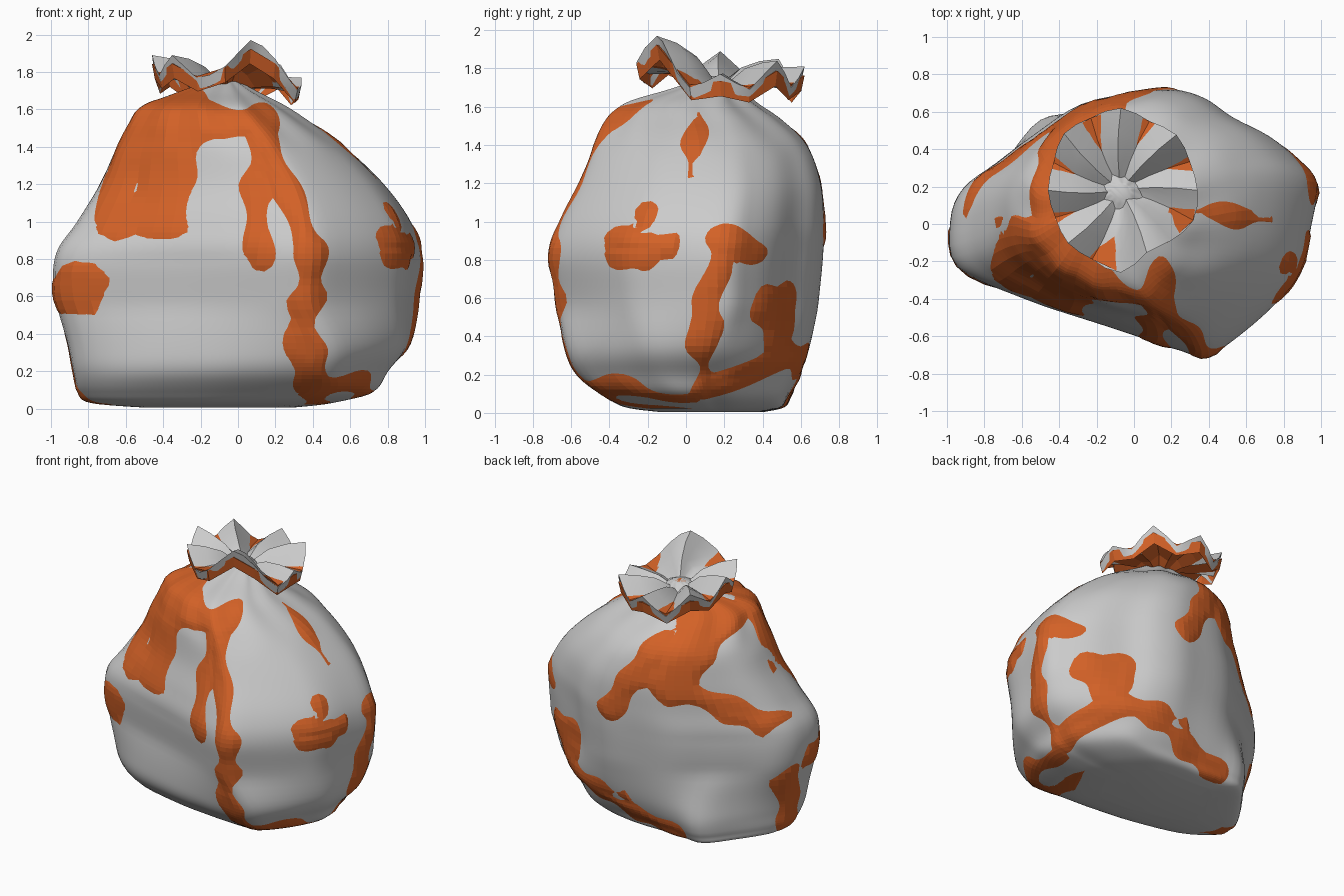
import bpy, bmesh, math
from mathutils import Vector

if "Cube" in bpy.data.objects:
    bpy.data.objects.remove(bpy.data.objects["Cube"])

orange = bpy.data.materials.new("orange")
orange.diffuse_color = (0.65, 0.12, 0.02, 1)
orange.use_nodes = True
orange.node_tree.nodes["Principled BSDF"].inputs["Base Color"].default_value = orange.diffuse_color

# plan outlines, counter-clockwise from the right: full belly, and squarer foot
BELLY = [(1, .22), (.9, .35), (.75, .47), (.54, .57), (.38, .68), (.2, .73), (0, .71),
         (-.3, .65), (-.55, .49), (-.75, .34), (-.93, .2), (-1, .02), (-.96, -.23),
         (-.6, -.4), (-.2, -.53), (.1, -.63), (.25, -.68), (.4, -.71), (.6, -.58),
         (.8, -.4), (.91, -.25), (.97, 0)]
FOOT = [(.93, .1), (.9, .25), (.78, .42), (.6, .6), (.4, .66), (.2, .68), (0, .68),
        (-.3, .69), (-.56, .69), (-.78, .4), (-.97, .08), (-1, -.1), (-.97, -.28),
        (-.69, -.5), (-.2, -.64), (.15, -.69), (.4, -.71), (.66, -.7), (.82, -.52),
        (.93, -.3), (.98, -.15), (.97, 0)]
# levels: z, xmin, xmax, ymin, ymax
LEVELS = [(.005, -.5, .3, -.15, .42), (.03, -.78, .52, -.33, .53), (.09, -.85, .74, -.44, .57),
          (.2, -.88, .83, -.58, .63), (.35, -.91, .94, -.65, .67), (.62, -.98, .97, -.70, .70),
          (.83, -.97, .98, -.73, .72), (1.0, -.86, .93, -.68, .725), (1.2, -.74, .79, -.58, .71),
          (1.4, -.65, .58, -.5, .64), (1.53, -.58, .40, -.43, .51), (1.62, -.50, .26, -.33, .38),
          (1.69, -.33, .12, -.10, .30), (1.76, -.13, -.01, .12, .22)]
# orange patches: side, u0, z0, u1, z1, radius (u is x on front/back, y on the sides)
PATCHES = [("F", -.5, 1.6, -.68, .98, .10), ("F", -.3, 1.55, -.42, 1.05, .15),
           ("F", -.2, 1.55, .12, 1.52, .08), ("F", .1, 1.5, .12, .8, .07),
           ("F", .14, 1.4, .38, .85, .07), ("F", .38, .85, .36, .4, .08), ("F", .36, .4, .42, .12, .1),
           ("F", .42, .13, .65, .12, .06), ("F", -.95, .62, -.8, .65, .12),
           ("F", .85, .9, 1, .86, .08), ("R", -.38, .83, -.2, .82, .05), ("R", -.2, .8, -.2, 1.05, .06),
           ("R", .2, .9, .1, .5, .08), ("R", .2, .88, .3, .88, .1), ("R", .08, .5, .1, .15, .06),
           ("R", .46, .6, .46, .4, .09),
           ("R", .1, .15, .6, .28, .06), ("R", .07, 1.6, .03, 1.25, .04),
           ("B", -.4, 1.6, -.3, 1.2, .16), ("B", -.3, 1.2, -.8, .9, .08),
           ("B", -.2, 1.45, .15, .95, .09), ("B", .6, .62, .55, .48, .09),
           ("B", .6, .32, -.3, .08, .07), ("L", .1, .5, 0, .1, .11)]


def mix(a, b, t):
    return a + (b - a) * max(0, min(1, t))


def spline(pts, n, closed):
    """Catmull-Rom resampling with n steps per span."""
    m, out = len(pts), []
    get = (lambda i: pts[i % m]) if closed else (lambda i: pts[max(0, min(m - 1, i))])
    for i in range(m if closed else m - 1):
        for k in range(n):
            t = k / n
            a, b, c, d = get(i - 1), get(i), get(i + 1), get(i + 2)
            out.append(tuple(.5 * (2 * q + (r - p) * t + (2 * p - 5 * q + 4 * r - s) * t * t
                                   + (3 * q - p - 3 * r + s) * t ** 3)
                             for p, q, r, s in zip(a, b, c, d)))
    return out if closed else out + [pts[-1]]


def loft(name, rings, caps, mat=None, angle=None, recalc=True):
    bm = bmesh.new()
    vs = [[bm.verts.new(p) for p in r] for r in rings]
    n = len(rings[0])
    for a, b in zip(vs, vs[1:]):
        for i in range(n):
            bm.faces.new((a[i], a[(i + 1) % n], b[(i + 1) % n], b[i]))
    if caps:
        bm.faces.new(vs[0][::-1])
        bm.faces.new(vs[-1])
    if recalc:
        bmesh.ops.recalc_face_normals(bm, faces=bm.faces)
    me = bpy.data.meshes.new(name)
    bm.to_mesh(me)
    bm.free()
    ob = bpy.data.objects.new(name, me)
    bpy.context.collection.objects.link(ob)
    if mat:
        me.materials.append(mat)
    if angle:
        bpy.ops.object.select_all(action='DESELECT')
        ob.select_set(True)
        bpy.context.view_layer.objects.active = ob
        bpy.ops.object.shade_smooth_by_angle(angle=math.radians(angle))
    return ob


def patch_depth(ox, oy, p):
    """How far a point lies inside the nearest orange patch (negative outside)."""
    best = -1
    for side, u0, z0, u1, z1, r in PATCHES:
        if not {"F": oy < 0, "B": oy > 0, "R": ox > 0, "L": ox < 0}[side]:
            continue
        u = p.x if side in "FB" else p.y
        a, d = Vector((u0, z0)), Vector((u1 - u0, z1 - z0))
        q = Vector((u, p.z)) - a
        t = max(0, min(1, q.dot(d) / d.dot(d)))
        best = max(best, r - (q - d * t).length)
    # ragged edge
    return best + .02 * math.sin(19 * p.x + 7 * p.z) + .02 * math.sin(23 * p.z - 11 * p.y)


def bag(steps_around, steps_up, is_liner):
    rings = []
    for z, x0, x1, y0, y1 in spline(LEVELS, steps_up, False):
        cx, cy = (x0 + x1) / 2, (y0 + y1) / 2
        ring = []
        for (bx, by), (fx, fy) in zip(spline(BELLY, steps_around, True),
                                      spline(FOOT, steps_around, True)):
            # square foot below, rounder shoulders above
            ox, oy = mix(fx, bx, (z - .1) / .45), mix(fy, by, (z - .1) / .45)
            th = math.atan2(oy / .73, ox)
            k = (z - .8) / .6 * .55
            k = min(k, .55)
            ox, oy = mix(ox, math.cos(th), k), mix(oy, .73 * math.sin(th), k)
            # gathers that deepen toward the neck
            g = max(0, min(1, (z - 1.35) / .35))
            s = 1 + .04 * g * (math.cos(11 * th + 1) - .6)
            d = Vector((ox * (x1 - x0) / 2, oy / .73 * (y1 - y0) / 2, 0)) * s
            p = Vector((cx, cy, z)) + d
            off = -.004
            if is_liner:
                off += max(-.014, min(.012, .22 * patch_depth(ox, oy, p)))
                p.z = max(p.z, .02)
            p += d.normalized() * off
            p.z = max(0, p.z)
            ring.append(p)
        rings.append(ring)
    return rings


# sack body: smooth grey skin and faceted orange layer breaking through it
loft("bag_body", bag(4, 6, False), True, angle=50)
loft("bag_inner_layer", bag(4, 6, True), True, orange)

# gathered ruffle above the tie: radius and height of each fold around the rim
RIM = [(.41, 1.77), (.40, 1.69), (.42, 1.84), (.40, 1.70), (.44, 1.81), (.42, 1.68),
       (.43, 1.85), (.39, 1.75), (.39, 1.89), (.38, 1.78), (.40, 1.89), (.40, 1.77),
       (.44, 1.83), (.36, 1.97), (.38, 1.87), (.42, 1.70)]
CENTRE = Vector((-.07, .18, 0))


def ruffle(drop, flatten, skirt, steps):
    pts = [(r, z, (RIM[i - 1][1] + 2 * z + RIM[(i + 1) % 16][1]) / 4)
           for i, (r, z) in enumerate(RIM)]
    rim = spline(pts, steps, True)
    rings = []
    for f, h in [(.02, 0), (.15, .15), (.4, .5), (.7, .8), (1, 1), (.96, None)]:
        ring = []
        for i, (r, z, local) in enumerate(rim):
            z = local + (z - local) * flatten
            # twist inner folds slightly so the pleats swirl
            a = math.tau * i / len(rim) + .15 * (1 - f)
            zz = z - skirt if h is None else 1.70 + (z - 1.70) * h + .03 * math.sin(math.pi * h)
            zz -= drop * (2.2 - 1.2 * f)
            ring.append(CENTRE + Vector((math.cos(a) * r * f, math.sin(a) * r * f, zz)))
        rings.append(ring)
    return rings[::-1]


loft("ruffle_top", ruffle(0, 1, .06, 2), False, angle=35, recalc=False)
loft("ruffle_underside", ruffle(.016, .5, .08, 1), False, orange, recalc=False)
